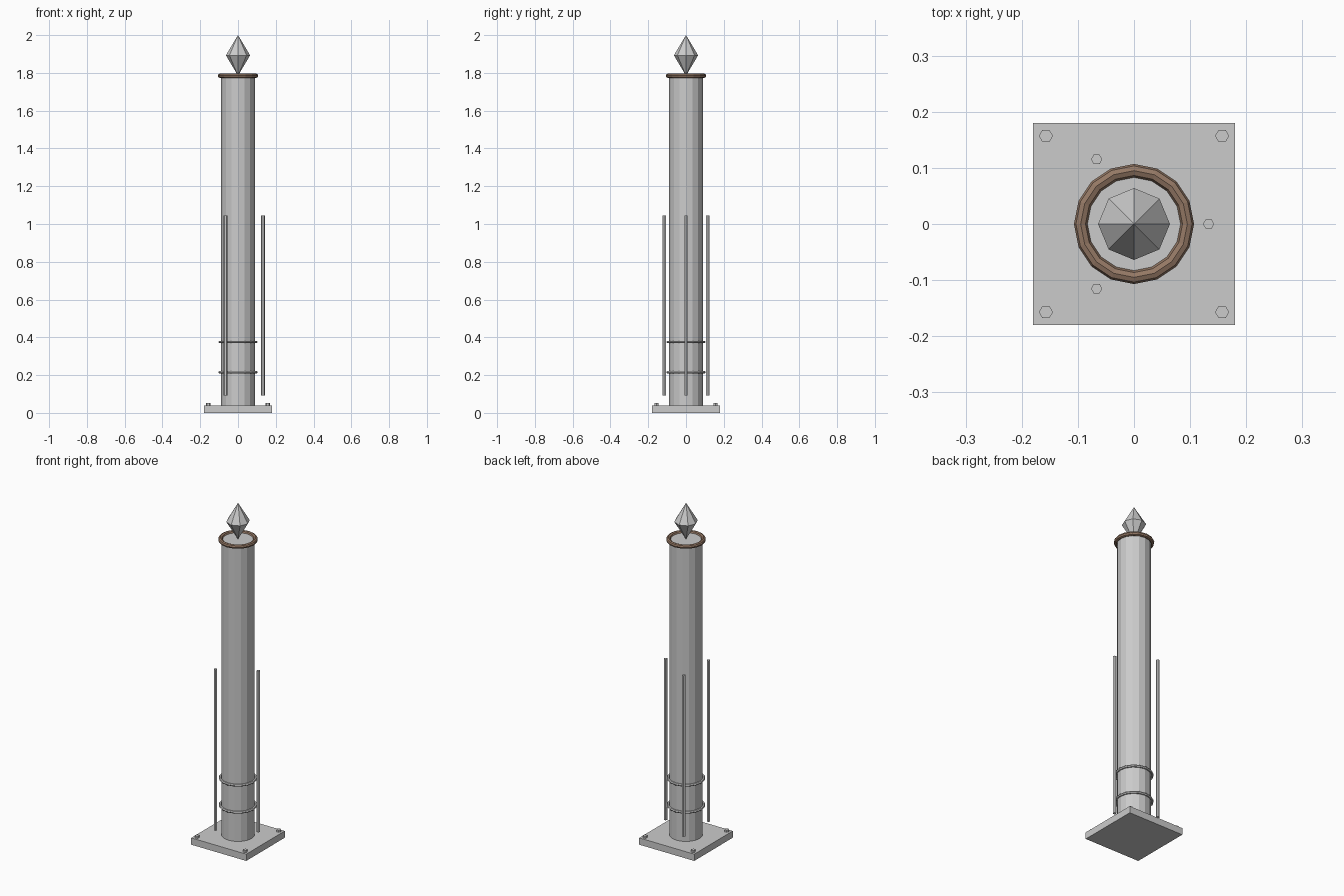
import bpy, math

if "Cube" in bpy.data.objects:
    bpy.data.objects.remove(bpy.data.objects["Cube"])


def name_it(name, mat=None):
    o = bpy.context.object
    o.name = name
    if mat:
        o.data.materials.append(mat)
    return o


def cone(name, sides, r1, r2, z0, z1, x=0, y=0, turn=0):
    bpy.ops.mesh.primitive_cone_add(vertices=sides, radius1=r1, radius2=r2, depth=z1 - z0,
                                    location=(x, y, (z0 + z1) / 2), rotation=(0, 0, turn))
    return name_it(name)


def ring(name, major, minor, z, minor_sides, mat=None):
    bpy.ops.mesh.primitive_torus_add(major_segments=16, minor_segments=minor_sides,
                                     major_radius=major, minor_radius=minor, location=(0, 0, z))
    return name_it(name, mat)


bronze = bpy.data.materials.new("bronze")
bronze.diffuse_color = (0.30, 0.19, 0.13, 1)
bronze.use_nodes = True
bronze.node_tree.nodes["Principled BSDF"].inputs["Base Color"].default_value = bronze.diffuse_color

# Base plate with corner bolts
bpy.ops.mesh.primitive_cube_add(size=1, location=(0, 0, 0.02))
plate = name_it("base_plate")
plate.scale = (0.36, 0.36, 0.04)
for sx in (-1, 1):
    for sy in (-1, 1):
        cone("corner_bolt", 6, 0.0125, 0.0125, 0.035, 0.052, sx * 0.157, sy * 0.157, math.pi / 6)

# Column
cone("column", 16, 0.09, 0.09, 0.04, 1.785)

# Bands around the column and rim at its top
for z in (0.215, 0.375):
    ring("lower_band", 0.097, 0.007, z, 6)
ring("top_rim", 0.095, 0.012, 1.785, 8, bronze)

# Three free-standing rods
for i in range(3):
    a = i * math.tau / 3
    cone("side_rod", 6, 0.01, 0.01, 0.092, 1.044, 0.133 * math.cos(a), 0.133 * math.sin(a), math.pi / 6)

# Faceted finial: two octagonal cones tip to tip
cone("finial_lower", 8, 0, 0.064, 1.785, 1.893)
cone("finial_upper", 8, 0.064, 0, 1.893, 2.0)
